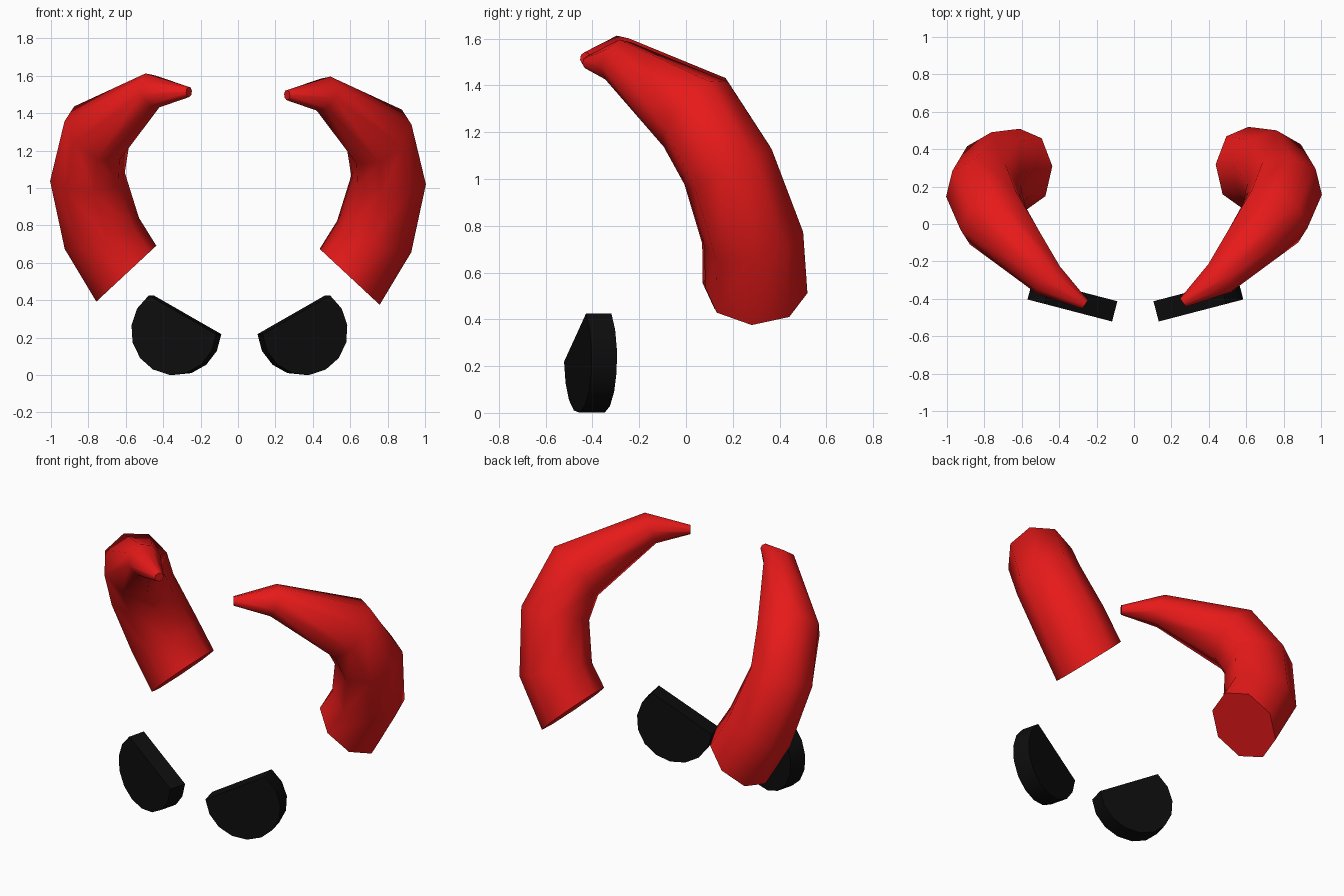
import bpy, bmesh, math
from mathutils import Vector, Matrix

if "Cube" in bpy.data.objects:
    bpy.data.objects.remove(bpy.data.objects["Cube"])


def material(name, rgb):
    m = bpy.data.materials.new(name)
    m.diffuse_color = (*rgb, 1)
    m.use_nodes = True
    m.node_tree.nodes["Principled BSDF"].inputs["Base Color"].default_value = m.diffuse_color
    return m


red = material("red", (0.8, 0.01, 0.01))
black = material("black", (0.004, 0.004, 0.004))


def finish(bm, name, mat, angle):
    bmesh.ops.recalc_face_normals(bm, faces=bm.faces[:])
    me = bpy.data.meshes.new(name)
    bm.to_mesh(me)
    bm.free()
    me.materials.append(mat)
    ob = bpy.data.objects.new(name, me)
    bpy.context.collection.objects.link(ob)
    bpy.ops.object.select_all(action='DESELECT')
    ob.select_set(True)
    bpy.context.view_layer.objects.active = ob
    bpy.ops.object.shade_smooth_by_angle(angle=math.radians(angle))


# Horn centre line: x, y, z, radius
HORN = [(0.597, 0.30, 0.525, 0.22), (0.728, 0.29, 0.74, 0.216),
        (0.805, 0.185, 1.043, 0.203), (0.755, 0.043, 1.275, 0.195),
        (0.457, -0.29, 1.505, 0.098), (0.262, -0.42, 1.497, 0.028)]
SIDES = 8


def horn(name, side, shift):
    bm = bmesh.new()
    pts = [Vector(p[:3]) for p in HORN]
    u = Vector((0, 1, 0))
    rings = []
    for i, p in enumerate(pts):
        if i == 0:
            t = Vector((0.68, 0, 0.73)).normalized()
        else:
            t = (pts[min(i + 1, len(pts) - 1)] - pts[i - 1]).normalized()
        u = (u - t * u.dot(t)).normalized()     # carry the ring frame along
        v = t.cross(u)
        ring = []
        for k in range(SIDES):
            a = 2 * math.pi * k / SIDES - math.radians(5)
            q = p + (u * math.cos(a) + v * math.sin(a)) * HORN[i][3]
            ring.append(bm.verts.new(Vector((q.x * side, q.y, q.z)) + Vector(shift)))
        rings.append(ring)
    for a, b in zip(rings, rings[1:]):
        for k in range(SIDES):
            j = (k + 1) % SIDES
            bm.faces.new((a[k], a[j], b[j], b[k]))
    bm.faces.new(rings[0])
    bm.faces.new(rings[-1])
    finish(bm, name, red, 60)


def eye(name, side, cx):
    # Disc with a slanted cut across the top, turned slightly outward
    bm = bmesh.new()
    r, depth, n = 0.235, 0.112, 10
    outline = []
    for k in range(n + 1):
        a = math.radians(184 + 230 * k / n)
        outline.append((r * math.cos(a), r * math.sin(a)))
    turn = Matrix.Rotation(math.radians(14.6), 4, 'Z')
    layers = []
    for y in (-depth / 2, depth / 2):
        layer = []
        for s, z in outline:
            q = turn @ Vector((s, y, z)) + Vector((cx, -0.408, 0.235))
            layer.append(bm.verts.new((q.x * side, q.y, q.z)))
        layers.append(layer)
    f, b = layers
    for k in range(n + 1):
        j = (k + 1) % (n + 1)
        bm.faces.new((f[k], f[j], b[j], b[k]))
    bm.faces.new(f)
    bm.faces.new(b)
    finish(bm, name, black, 30)


horn("horn_right", 1, (0, 0, 0))
horn("horn_left", -1, (0, -0.01, 0.017))
eye("eye_right", 1, 0.345)
eye("eye_left", -1, 0.33)
